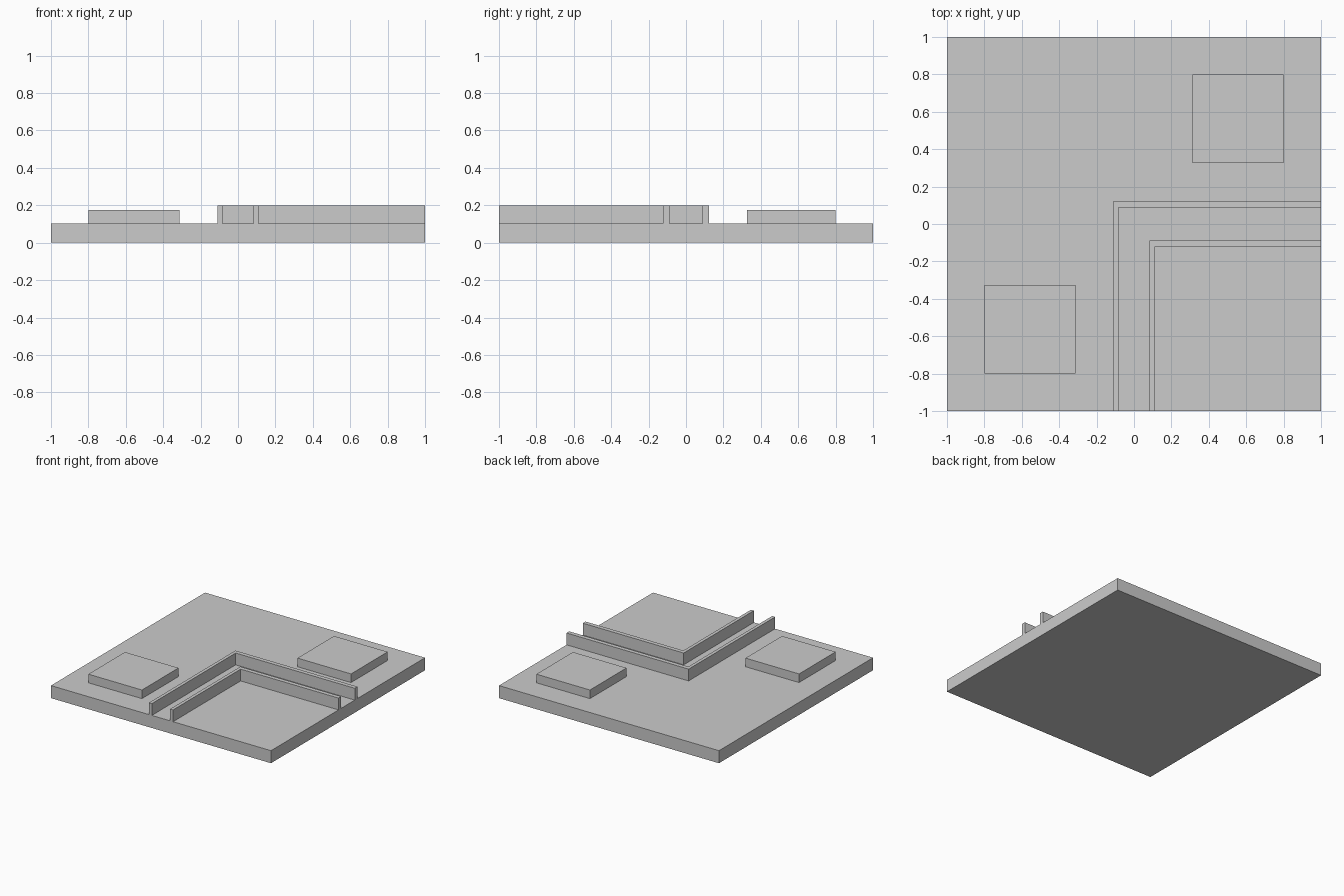
import bpy, bmesh

if "Cube" in bpy.data.objects:
    bpy.data.objects.remove(bpy.data.objects["Cube"])

BASE_TOP, BLOCK_TOP, CURB_TOP = 0.103, 0.174, 0.2


def prism(name, outline, z0, z1):
    """Extrude a flat counter-clockwise outline from z0 to z1."""
    bm = bmesh.new()
    face = bm.faces.new([bm.verts.new((x, y, z0)) for x, y in outline])
    new = bmesh.ops.extrude_face_region(bm, geom=[face], use_keep_orig=True)["geom"]
    top = [g for g in new if isinstance(g, bmesh.types.BMVert)]
    bmesh.ops.translate(bm, verts=top, vec=(0, 0, z1 - z0))
    bmesh.ops.recalc_face_normals(bm, faces=bm.faces)
    mesh = bpy.data.meshes.new(name)
    bm.to_mesh(mesh)
    bm.free()
    obj = bpy.data.objects.new(name, mesh)
    bpy.context.collection.objects.link(obj)
    return obj


def rect(x0, y0, x1, y1):
    return [(x0, y0), (x1, y0), (x1, y1), (x0, y1)]


def corner_strip(xo, yo, xi, yi):
    """L outline with outer corner (xo, yo) and inner corner (xi, yi)."""
    return [(xo, -1), (xi, -1), (xi, yi), (1, yi), (1, yo), (xo, yo)]


# Square ground tile
prism("base_tile", rect(-1, -1, 1, 1), 0, BASE_TOP)

# Curbs on both sides of the turning path
prism("outer_curb", corner_strip(-0.11, 0.123, -0.083, 0.088), BASE_TOP, CURB_TOP)
prism("inner_curb", corner_strip(0.083, -0.088, 0.11, -0.123), BASE_TOP, CURB_TOP)

# Raised pads in opposite quarters
for name, s in (("back_right_pad", 1), ("front_left_pad", -1)):
    pts = [(s * x, s * y) for x, y in rect(0.313, 0.325, 0.8, 0.8)]
    prism(name, pts, BASE_TOP, BLOCK_TOP)
